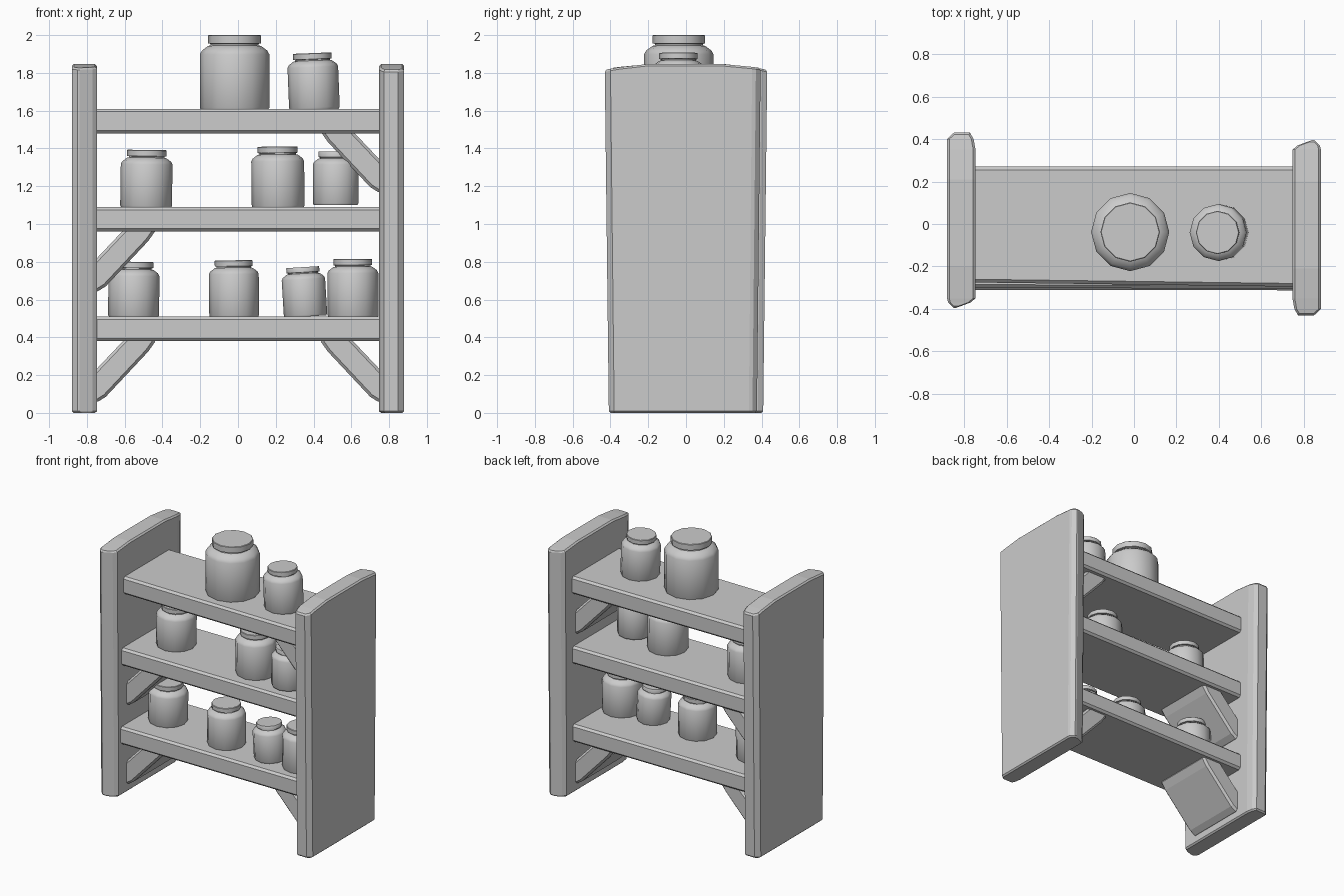
import bpy, bmesh, math
from mathutils import Matrix

if "Cube" in bpy.data.objects:
    bpy.data.objects.remove(bpy.data.objects["Cube"])


def finish(name, bm, bevel=0.0, limit=60, smooth=None):
    """Turn a bmesh into a named object with optional chamfer and smoothing."""
    bmesh.ops.recalc_face_normals(bm, faces=bm.faces)
    me = bpy.data.meshes.new(name)
    bm.to_mesh(me)
    bm.free()
    ob = bpy.data.objects.new(name, me)
    bpy.context.collection.objects.link(ob)
    if bevel:
        mod = ob.modifiers.new("chamfer", 'BEVEL')
        mod.width = bevel
        mod.segments = 1
        mod.limit_method = 'ANGLE'
        mod.angle_limit = math.radians(limit)
    if smooth:
        bpy.ops.object.select_all(action='DESELECT')
        ob.select_set(True)
        bpy.context.view_layer.objects.active = ob
        bpy.ops.object.shade_smooth_by_angle(angle=math.radians(smooth))
    return ob


def loft(bm, rings):
    """Bridge equal closed rings and cap both ends."""
    vs = [[bm.verts.new(p) for p in r] for r in rings]
    n = len(vs[0])
    for a, b in zip(vs, vs[1:]):
        for i in range(n):
            j = (i + 1) % n
            bm.faces.new((a[i], a[j], b[j], b[i]))
    bm.faces.new(vs[0])
    bm.faces.new(vs[-1])


# Side panels: slices along y (y, inner x, outer x, top z), the left one turned round
SLICES = [(-0.43, 0.772, 0.848, 1.815), (-0.40, 0.755, 0.88, 1.822),
          (-0.35, 0.746, 0.88, 1.83), (-0.21, 0.746, 0.88, 1.846),
          (0.20, 0.746, 0.88, 1.846), (0.35, 0.746, 0.88, 1.832),
          (0.37, 0.77, 0.875, 1.829), (0.395, 0.838, 0.85, 1.826)]


def panel(name, turn):
    bm = bmesh.new()
    loft(bm, [[(xi, y * 0.95, 0), (xo, y * 0.95, 0), (xo, y, zt), (xi, y, zt)]
              for y, xi, xo, zt in SLICES])
    bm.transform(Matrix.Rotation(turn, 4, 'Z'))
    finish(name, bm, 0.01, 70)


panel("right_side_panel", 0)
panel("left_side_panel", math.pi)


# Shelves: slabs with slightly slanted front edges
def shelf(name, z, fl, fr, back):
    bm = bmesh.new()
    loft(bm, [[(x, f, z), (x, back, z), (x, back, z + 0.13), (x, f, z + 0.13)]
              for x, f in ((-0.765, fl), (0.765, fr))])
    finish(name, bm, 0.015)


shelf("top_shelf", 1.48, -0.275, -0.295, 0.27)
shelf("middle_shelf", 0.96, -0.30, -0.305, 0.265)
shelf("bottom_shelf", 0.38, -0.31, -0.312, 0.262)

# Diagonal braces: side profile relative to the shelf underside
BRACE = [(0.59, 0.02), (0.44, 0.02), (0.44, -0.005), (0.475, -0.055),
         (0.70, -0.295), (0.74, -0.32), (0.765, -0.325), (0.765, -0.165)]


def brace(name, side, z):
    bm = bmesh.new()
    loft(bm, [[(side * x, y, z + dz) for x, dz in BRACE] for y in (-0.24, 0.23)])
    finish(name, bm, 0.015)


brace("brace_top_right", 1, 1.49)
brace("brace_middle_left", -1, 0.965)
brace("brace_bottom_left", -1, 0.38)
brace("brace_bottom_right", 1, 0.38)


# Jars: twelve-sided body, shoulder, neck and lid
def jar(name, x, y, z, r, h, tilt=0.0):
    s = r / 0.135
    profile = [(0.95 * r, 0), (r, 0.012 * s), (r, h - 0.075 * s),
               (0.94 * r, h - 0.06 * s), (0.76 * r, h - 0.042 * s),
               (0.69 * r, h - 0.04 * s), (0.69 * r, h - 0.034 * s),
               (0.76 * r, h - 0.032 * s), (0.76 * r, h - 0.003), (0.74 * r, h)]
    bm = bmesh.new()
    loft(bm, [[(pr * math.cos(i * math.tau / 12), pr * math.sin(i * math.tau / 12), pz)
               for i in range(12)] for pr, pz in profile])
    bm.transform(Matrix.Translation((x, y, z)) @ Matrix.Rotation(tilt, 4, 'Y'))
    finish(name, bm, smooth=38)


JARS = [("top", -0.018, -0.038, 1.60, 0.184, 0.40, 0),
        ("top", 0.405, -0.04, 1.605, 0.134, 0.30, -0.04),
        ("middle", -0.487, -0.03, 1.085, 0.137, 0.307, 0.015),
        ("middle", 0.213, -0.09, 1.085, 0.140, 0.325, -0.012),
        ("middle", 0.517, -0.14, 1.10, 0.121, 0.283, 0),
        ("bottom", -0.553, -0.03, 0.505, 0.135, 0.295, 0.01),
        ("bottom", -0.02, -0.105, 0.505, 0.132, 0.303, -0.01),
        ("bottom", 0.358, -0.125, 0.51, 0.115, 0.262, -0.06),
        ("bottom", 0.61, -0.12, 0.505, 0.135, 0.31, -0.01)]
for k, (row, *dims) in enumerate(JARS):
    jar(f"{row}_jar_{k + 1}", *dims)
